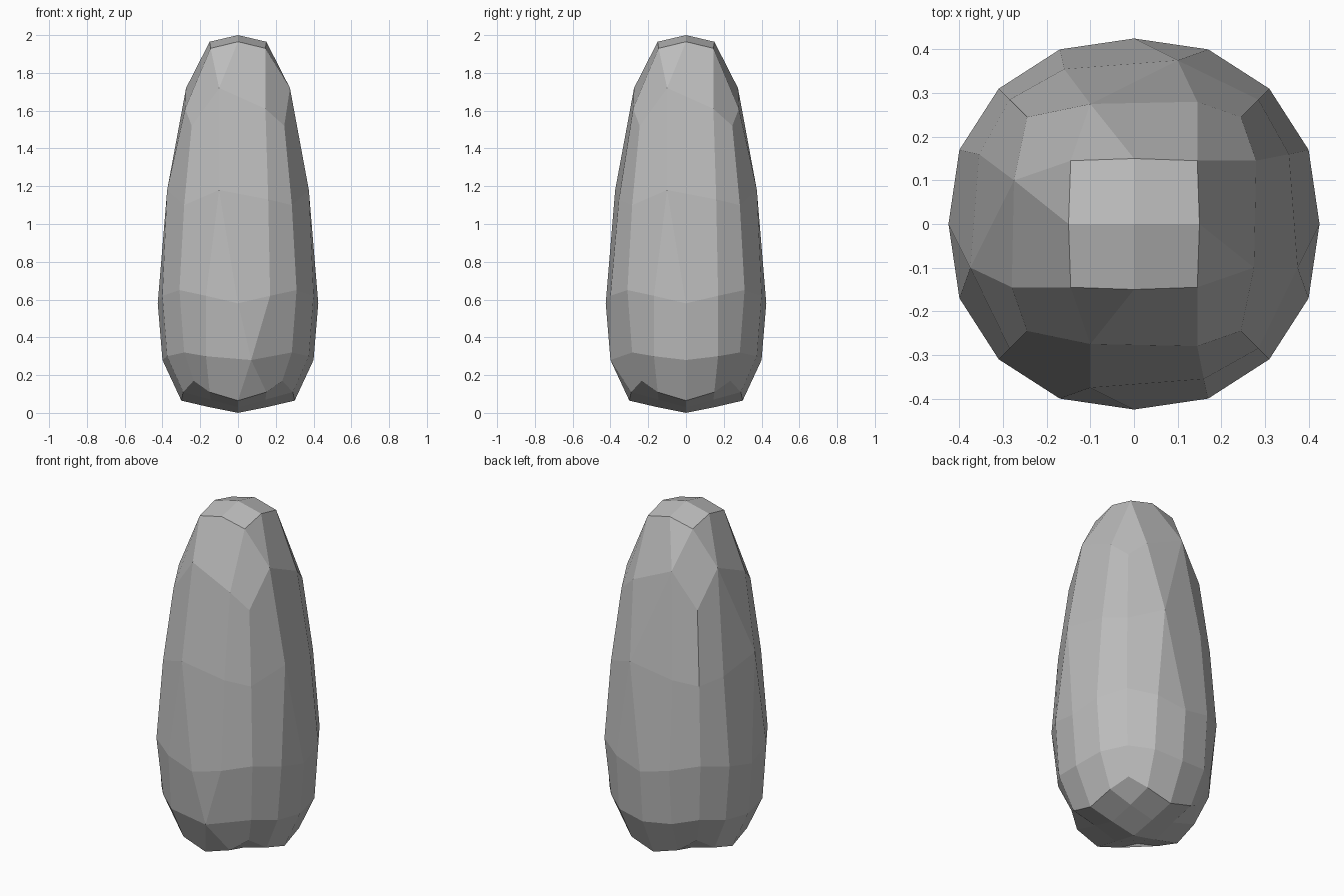
import bpy
import bmesh

cube = bpy.data.objects.get("Cube")
if cube:
    bpy.data.objects.remove(cube, do_unlink=True)

# Plain grey stone
stone = bpy.data.materials.new("stone_grey")
stone.use_nodes = True
grey = (0.5, 0.5, 0.5, 1)
stone.diffuse_color = grey
stone.node_tree.nodes["Principled BSDF"].inputs["Base Color"].default_value = grey

# Wall rows, height step: (across, out, z) for centre, quarter and corner
WALL = {
    2: [(0, .275, 1.72), (.145, .28, 1.61), (.245, .245, 1.52)],
    1: [(0, .375, 1.18), (.16, .355, 1.13), (.285, .285, 1.1)],
    0: [(0, .425, .58), (.17, .4, .62), (.31, .31, .65)],
    -1: [(0, .4, .28), (.17, .375, .30), (.285, .285, .32)],
    -2: [(0, .3, .065), (.15, .29, .11), (.235, .235, .17)],
}
# Cap heights by number of steps away from the axis
CAP = {2: (2, 1.965, 1.93), -2: (0, .03, .07)}


def place(i, j, k):
    """Shape one point of the five-step cube grid."""
    if max(abs(i), abs(j)) < 2:
        r = .15 if abs(i) + abs(j) == 1 else .145
        return i * r, j * r, CAP[k][abs(i) + abs(j)]
    swap = abs(i) == 2 and abs(j) < 2
    a, o = (j, i) if swap else (i, j)
    across, out, z = WALL[k][abs(a)]
    across *= 1 if a >= 0 else -1
    out *= 1 if o > 0 else -1
    return (out, across, z) if swap else (across, out, z)


bm = bmesh.new()
bmesh.ops.create_cube(bm, size=4)
bmesh.ops.subdivide_edges(bm, edges=bm.edges[:], cuts=3, use_grid_fill=True)
grid = {tuple(round(c) for c in v.co): v for v in bm.verts}
for key, v in grid.items():
    v.co = place(*key)

# Chipped facets: neighbouring points of a wall row joined into one
# (wall axis, wall side, row, neighbour step, shift across)
CHIPS = [
    (1, -1, 2, -1, -.1), (1, -1, 1, -1, -.1), (1, -1, -1, 1, .07),
    (0, 1, 2, -1, -.1), (0, 1, 1, -1, -.1),
    (0, -1, 2, 1, .1), (0, -1, 1, -1, -.1),
    (1, 1, 2, -1, -.1), (1, 1, 1, 1, .1),
]
for axis, side, row, step, shift in CHIPS:
    across, out, z = WALL[row][0]
    for s in (0, step):
        key = (side * 2, s, row) if axis == 0 else (s, side * 2, row)
        grid[key].co = (side * out, shift, z) if axis == 0 else (shift, side * out, z)

bmesh.ops.remove_doubles(bm, verts=bm.verts[:], dist=.001)
bmesh.ops.recalc_face_normals(bm, faces=bm.faces[:])

mesh = bpy.data.meshes.new("standing_stone")
bm.to_mesh(mesh)
bm.free()
mesh.materials.append(stone)
body = bpy.data.objects.new("standing_stone", mesh)
bpy.context.collection.objects.link(body)
